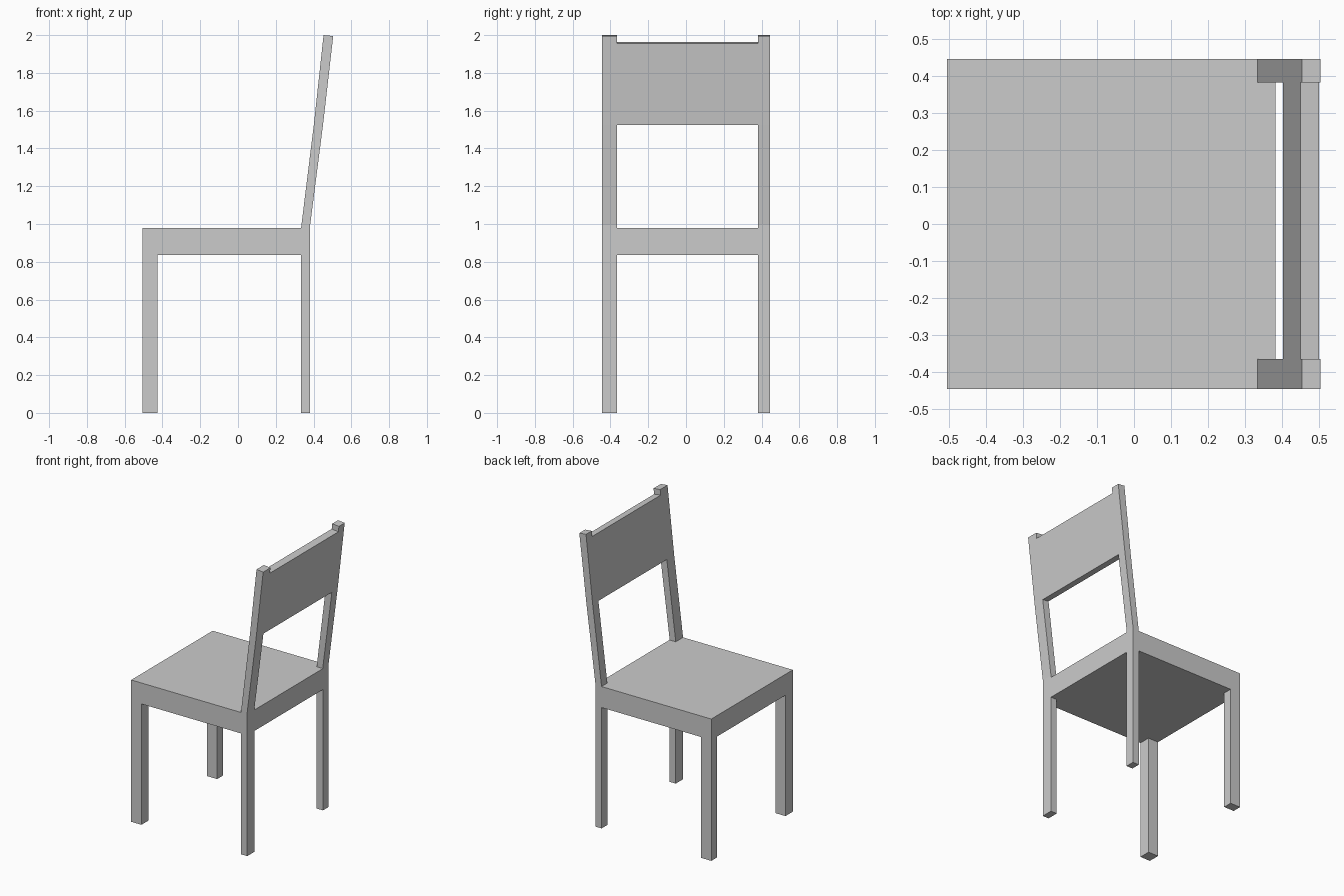
import bpy, bmesh

if "Cube" in bpy.data.objects:
    bpy.data.objects.remove(bpy.data.objects["Cube"])


def extrude_y(name, profile, y0, y1):
    """Solid from an (x, z) profile swept between two y positions."""
    bm = bmesh.new()
    face = bm.faces.new([bm.verts.new((x, y0, z)) for x, z in profile])
    res = bmesh.ops.extrude_face_region(bm, geom=[face], use_keep_orig=True)
    verts = [g for g in res["geom"] if isinstance(g, bmesh.types.BMVert)]
    bmesh.ops.translate(bm, verts=verts, vec=(0, y1 - y0, 0))
    bmesh.ops.recalc_face_normals(bm, faces=bm.faces)
    mesh = bpy.data.meshes.new(name)
    bm.to_mesh(mesh)
    bm.free()
    obj = bpy.data.objects.new(name, mesh)
    bpy.context.collection.objects.link(obj)
    return obj


def rect(x0, x1, z0, z1):
    return [(x0, z0), (x1, z0), (x1, z1), (x0, z1)]


SEAT_BOTTOM, SEAT_TOP = 0.835, 0.98
X_FRONT, X_BACK = -0.505, 0.382
SIDES = {"left": (-0.445, -0.365), "right": (0.382, 0.445)}

# Seat slab
extrude_y("seat", rect(X_FRONT, X_BACK, SEAT_BOTTOM, SEAT_TOP), -0.445, 0.445)

# Raked back post profile with a slight bend at the lower edge of the backrest
post = [(0.334, SEAT_TOP), (X_BACK, SEAT_TOP), (X_BACK, 0.995), (0.45, 1.525),
        (0.504, 1.995), (0.453, 2.0), (0.402, 1.53)]

# Legs and back posts on each side
for side, (y0, y1) in SIDES.items():
    extrude_y("front_leg_" + side, rect(X_FRONT, -0.427, 0, SEAT_BOTTOM), y0, y1)
    extrude_y("back_leg_" + side, rect(0.334, X_BACK, 0, SEAT_BOTTOM), y0, y1)
    extrude_y("back_post_" + side, post, y0, y1)

# Backrest panel, flush with the posts
panel = [(0.402, 1.53), (0.45, 1.525), (0.4995, 1.956), (0.449, 1.963)]
extrude_y("backrest", panel, SIDES["left"][1], SIDES["right"][0])
